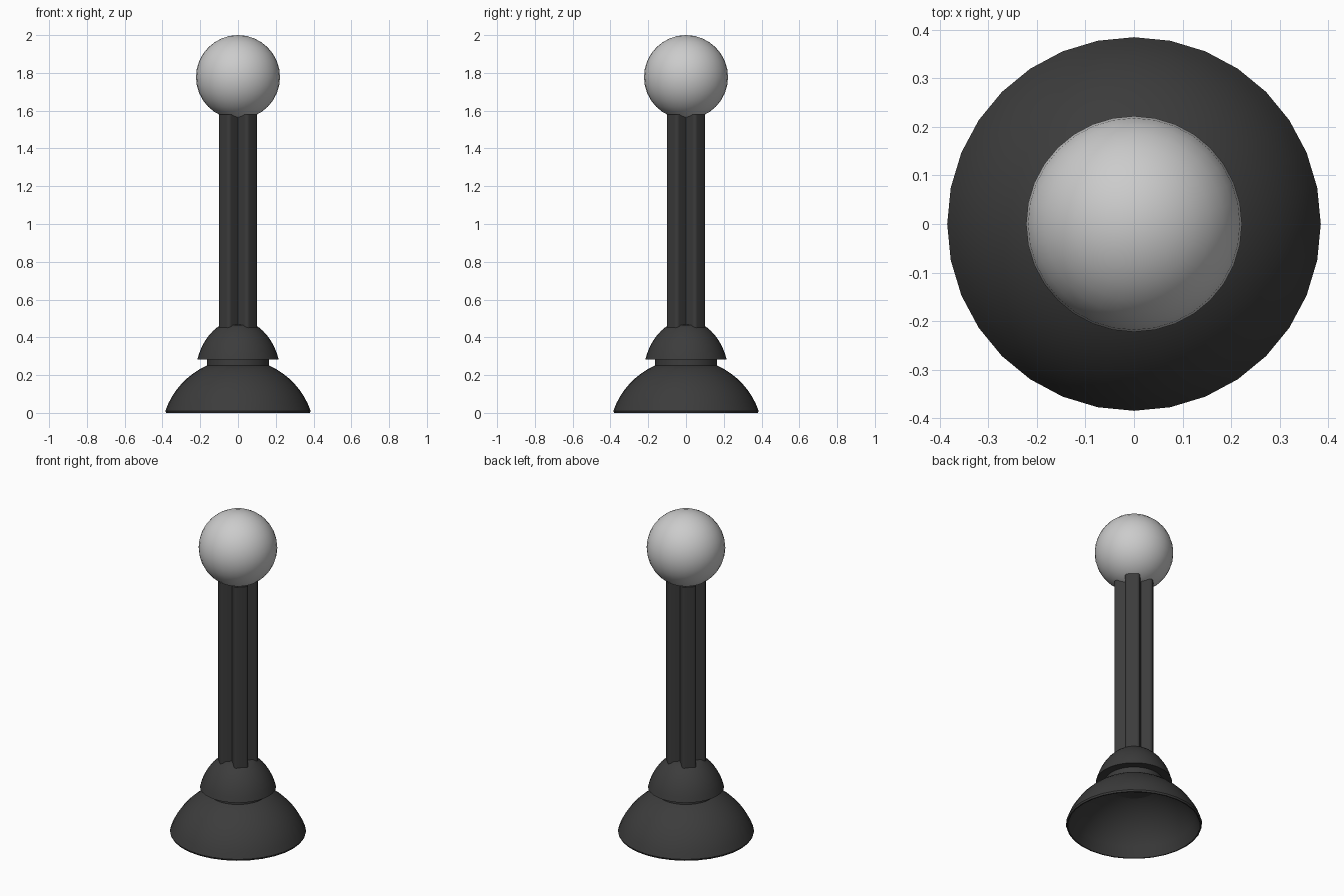
import bpy, bmesh, math

if "Cube" in bpy.data.objects:
    bpy.data.objects.remove(bpy.data.objects["Cube"])

dark = bpy.data.materials.new("dark_grey")
dark.diffuse_color = (0.045, 0.045, 0.045, 1)
dark.use_nodes = True
dark.node_tree.nodes["Principled BSDF"].inputs["Base Color"].default_value = dark.diffuse_color


def finish(name, bm, mat=None, angle=35):
    bmesh.ops.recalc_face_normals(bm, faces=bm.faces)
    me = bpy.data.meshes.new(name)
    bm.to_mesh(me)
    bm.free()
    ob = bpy.data.objects.new(name, me)
    bpy.context.collection.objects.link(ob)
    if mat:
        me.materials.append(mat)
    bpy.ops.object.select_all(action='DESELECT')
    ob.select_set(True)
    bpy.context.view_layer.objects.active = ob
    bpy.ops.object.shade_smooth_by_angle(angle=math.radians(angle))
    return ob


def lathe(name, profile, mat=None, sides=32):
    """Spin an (r, z) profile around the z axis."""
    bm = bmesh.new()
    vs = [bm.verts.new((r, 0, z)) for r, z in profile]
    es = [bm.edges.new(p) for p in zip(vs, vs[1:])]
    bmesh.ops.spin(bm, geom=vs + es, axis=(0, 0, 1), cent=(0, 0, 0),
                   angle=math.tau, steps=sides, use_duplicate=False)
    bmesh.ops.remove_doubles(bm, verts=bm.verts, dist=1e-4)
    return finish(name, bm, mat)


def arc(a, b, zc, r0, r1, n=8):
    """Points on an ellipse (radii a, b, centre height zc) from r0 to r1."""
    t0, t1 = math.acos(r0 / a), math.acos(r1 / a)
    return [(a * math.cos(t0 + (t1 - t0) * i / n),
             zc + b * math.sin(t0 + (t1 - t0) * i / n)) for i in range(n + 1)]


# Hollow base dome with a thin rounded rim
outer = arc(0.407, 0.407, -0.122, 0.385, 0.165)
inner = arc(0.392, 0.392, -0.122, 0.371, 0.0)
lathe("base_dome", [(0, 0.285)] + outer[::-1] + [(0.381, 0.0), (0.374, 0.0)] + inner, dark)

# Neck and upper dome
lathe("neck", [(0, 0.275), (0.165, 0.24), (0.165, 0.30), (0, 0.30)], dark)
lathe("upper_dome", [(0, 0.285), (0.21, 0.285)]
      + arc(0.227, 0.305, 0.186, 0.215, 0.09) + [(0, 0.47)], dark)

# Shaft: cross section with rounded arms pointing along the diagonals
L, h, c = 0.109, 0.042, 0.017
tip = [(h, -h)]
for sy, start in ((-1, -90), (1, 0)):
    for i in range(5):
        t = math.radians(start + 22.5 * i)
        tip.append((L - c + c * math.cos(t), sy * (h - c) + c * math.sin(t)))
bm = bmesh.new()
ring = []
for k in range(4):
    a = math.radians(45 + 90 * k)
    for x, y in tip:
        ring.append(bm.verts.new((x * math.cos(a) - y * math.sin(a),
                                  x * math.sin(a) + y * math.cos(a), 0.40)))
face = bm.faces.new(ring)
top = bmesh.ops.extrude_face_region(bm, geom=[face])["geom"]
bmesh.ops.translate(bm, verts=[v for v in top if isinstance(v, bmesh.types.BMVert)],
                    vec=(0, 0, 1.18))
finish("shaft", bm, dark)

# Ball on top
bm = bmesh.new()
bmesh.ops.create_uvsphere(bm, u_segments=32, v_segments=16, radius=0.2225)
bmesh.ops.translate(bm, verts=bm.verts, vec=(0, 0, 1.7775))
finish("ball", bm)
